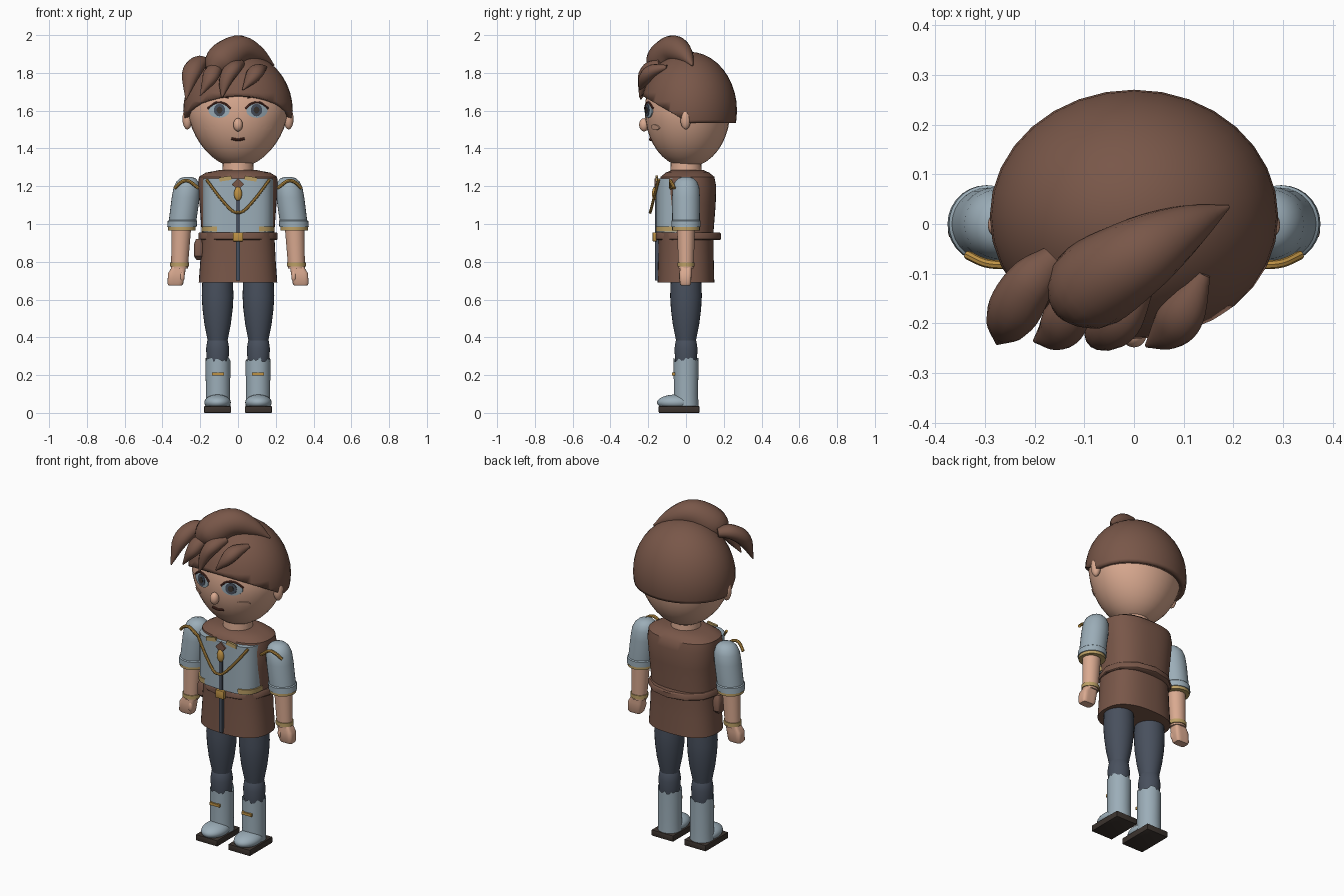
import bpy, bmesh, random
from math import sin, cos, pi, sqrt, radians
from mathutils import Vector, Matrix

random.seed(4)
default_cube = bpy.data.objects.get("Cube")
if default_cube:
    bpy.data.objects.remove(default_cube, do_unlink=True)
parts = []


def material(name, *rgb):
    mat = bpy.data.materials.new(name)
    mat.use_nodes = True
    mat.diffuse_color = (*rgb, 1)
    mat.node_tree.nodes["Principled BSDF"].inputs["Base Color"].default_value = (*rgb, 1)
    return mat


brown = material("warm brown", .19, .095, .066)
skin = material("skin", .70, .40, .28)
grey = material("blue grey cloth", .33, .42, .48)
navy = material("dark slate", .065, .08, .11)
gold = material("gold", .52, .29, .06)
straw = material("straw trim", .50, .35, .13)
sole_dark = material("dark sole", .045, .034, .028)
lip = material("dark red brown", .10, .03, .02)


def finish(name, mat, bm):
    bmesh.ops.recalc_face_normals(bm, faces=bm.faces)
    mesh = bpy.data.meshes.new(name)
    bm.to_mesh(mesh)
    bm.free()
    mesh.materials.append(mat)
    obj = bpy.data.objects.new(name, mesh)
    bpy.context.scene.collection.objects.link(obj)
    parts.append(obj)
    return obj


def skin_rings(bm, rings, caps=True):
    loops = [[bm.verts.new(p) for p in ring] for ring in rings]
    for a, b in zip(loops, loops[1:]):
        for i in range(len(a)):
            j = (i + 1) % len(a)
            bm.faces.new((a[i], a[j], b[j], b[i]))
    if caps:
        bm.faces.new(loops[0])
        bm.faces.new(loops[-1])
    return loops


def loft_mesh(stations, sides=28, power=2, caps=True):
    """Stack of level superellipse sections: (x, y, z, rx, ry)."""
    bm = bmesh.new()
    rings = []
    for x, y, z, rx, ry in stations:
        ring = []
        for i in range(sides):
            c, s = cos(2 * pi * i / sides), sin(2 * pi * i / sides)
            k = (abs(c) ** power + abs(s) ** power) ** (-1 / power)
            ring.append((x + rx * c * k, y + ry * s * k, z))
        rings.append(ring)
    return bm, skin_rings(bm, rings, caps)


def loft(name, mat, stations, **kw):
    return finish(name, mat, loft_mesh(stations, **kw)[0])


def limb(name, mat, x, profile):
    """Round upright limb from (z, radius) pairs."""
    return loft(name, mat, [(x, 0, z, r, r) for z, r in profile])


def sweep(name, mat, points, flat=1, sides=12, steps=5):
    """Tapering tube through (x, y, z, radius) points."""
    p = [Vector(q) for q in points]
    p = [2 * p[0] - p[1]] + p + [2 * p[-1] - p[-2]]
    path = []
    for a, b, c, d in zip(p, p[1:], p[2:], p[3:]):
        for k in range(steps):
            t = k / steps
            path.append(b + (c - a) * t / 2 + (a - 2.5 * b + 2 * c - d / 2) * t ** 2
                        + (1.5 * (b - c) + (d - a) / 2) * t ** 3)
    path.append(p[-2])
    rings = []
    for i, q in enumerate(path):
        tangent = (path[min(i + 1, len(path) - 1)] - path[max(i - 1, 0)]).xyz.normalized()
        side = tangent.cross(Vector((0, 0, 1))).normalized()
        up = side.cross(tangent)
        r = max(q.w, .002)
        rings.append([q.xyz + r * (side * cos(a) + up * sin(a) * flat)
                      for a in (2 * pi * j / sides for j in range(sides))])
    bm = bmesh.new()
    skin_rings(bm, rings)
    return finish(name, mat, bm)


def ball_mesh(centre, radii):
    bm = bmesh.new()
    bmesh.ops.create_uvsphere(bm, u_segments=32, v_segments=20, radius=1)
    bmesh.ops.transform(bm, matrix=Matrix.LocRotScale(centre, None, radii), verts=bm.verts)
    return bm


def ball(name, mat, centre, radii):
    return finish(name, mat, ball_mesh(Vector(centre), Vector(radii)))


def box(name, mat, centre, size, bevel=0):
    bm = bmesh.new()
    bmesh.ops.create_cube(bm, size=1, matrix=Matrix.LocRotScale(Vector(centre), None, Vector(size)))
    if bevel:
        bmesh.ops.bevel(bm, geom=bm.edges[:], offset=bevel, segments=2, affect='EDGES', profile=.5)
    return finish(name, mat, bm)


def trim(bm, co, normal):
    """Remove everything on the normal side of a plane."""
    bmesh.ops.bisect_plane(bm, geom=bm.verts[:] + bm.edges[:] + bm.faces[:],
                           plane_co=co, plane_no=normal, clear_outer=True)


# Head, narrowing toward the chin
HEAD, HEAD_R = Vector((0, .008, 1.6)), Vector((.268, .226, .3))


def narrow(z):
    return 1 - .14 * max(0, (HEAD.z - z) / HEAD_R.z)


def face_y(x, z):
    d = 1 - (x / HEAD_R.x / narrow(z)) ** 2 - ((z - HEAD.z) / HEAD_R.z) ** 2
    return HEAD.y - HEAD_R.y * sqrt(max(0, d))


bm = ball_mesh(HEAD, HEAD_R)
for v in bm.verts:
    v.co.x *= narrow(v.co.z)
finish("head", skin, bm)
limb("neck", skin, 0, [(1.22, .085), (1.34, .08)])
ball("nose", skin, (0, -.222, 1.525), (.025, .026, .035))


def plate(name, mat, x, z, rx, rz, lift):
    """Thin oval following the face."""
    bm = bmesh.new()
    rings = []
    for s, l in ((1, -.002), (1, lift), (.6, lift), (.1, lift)):
        ring = []
        for i in range(24):
            a = 2 * pi * i / 24
            px, pz = x + rx * s * cos(a), z + rz * s * sin(a)
            ring.append((px, face_y(px, pz) - l, pz))
        rings.append(ring)
    skin_rings(bm, rings)
    finish(name, mat, bm)


def face_line(name, mat, pairs, r):
    sweep(name, mat, [(x, face_y(x, z) - .002, z, r) for x, z in pairs], sides=8)


for side, s in (("right", -1), ("left", 1)):
    plate(side + "_eye", grey, s * .1, 1.6, .056, .038, .004)
    plate(side + "_iris", navy, s * .098, 1.603, .03, .033, .007)
    plate(side + "_pupil", sole_dark, s * .098, 1.603, .015, .018, .009)
    plate(side + "_cheek", skin, s * .15, 1.512, .03, .014, .005)
    face_line(side + "_lashes", lip, [(s * .04, 1.61), (s * .07, 1.636), (s * .115, 1.642), (s * .16, 1.612)], .006)
    face_line(side + "_eyebrow", lip, [(s * .05, 1.672), (s * .1, 1.685), (s * .145, 1.67)], .008)
    ball(side + "_ear", skin, (s * .268, -.002, 1.557), (.026, .028, .056))
face_line("mouth", lip, [(-.035, 1.452), (0, 1.446), (.035, 1.452)], .007)

# Hair cap and swept locks
bm = ball_mesh(Vector((0, .015, 1.6)), Vector((.29, .255, .312)))
trim(bm, (0, 0, 1.535), (0, 0, -1))
trim(bm, (0, 0, 1.545), (0, -.58, -1))
cap = finish("hair_cap", brown, bm)
shell = cap.modifiers.new("thickness", 'SOLIDIFY')
shell.thickness, shell.offset = .035, -1
sweep("top_lock", brown, [(-.15, -.18, 1.79, .01), (-.1, -.135, 1.85, .085), (0, -.07, 1.92, .08),
                          (.1, -.01, 1.895, .05), (.19, .035, 1.84, .004)], sides=16)
locks = {
    "outer": [(-.16, -.07, 1.85, .03), (-.21, -.12, 1.85, .05), (-.25, -.19, 1.79, .05), (-.275, -.24, 1.66, .004)],
    "second": [(-.09, -.12, 1.84, .03), (-.13, -.18, 1.81, .045), (-.155, -.215, 1.76, .042), (-.2, -.235, 1.68, .004)],
    "third": [(.01, -.13, 1.85, .03), (-.03, -.19, 1.82, .048), (-.065, -.22, 1.76, .04), (-.085, -.245, 1.67, .004)],
    "fourth": [(.14, -.1, 1.83, .015), (.1, -.175, 1.81, .045), (.07, -.215, 1.77, .04), (.025, -.245, 1.71, .004)],
}
for name, pts in locks.items():
    sweep(name + "_fringe_lock", brown, pts, flat=.8)

# Tunic, chest panel and belt
loft("tunic", brown, [(0, 0, .69, .208, .15), (0, 0, .8, .2, .147), (0, 0, .95, .192, .145),
                      (0, .005, 1.1, .203, .152), (0, .008, 1.2, .212, .152), (0, .008, 1.25, .207, .142),
                      (0, .008, 1.272, .17, .115), (0, .008, 1.285, .1, .085)], sides=48, power=2.5)


def chest_band(name, mat, low, high, grow, inner=None):
    for s in (-1, 1) if inner else (0,):
        bm, _ = loft_mesh([(0, 0, low, .187 + grow, .158 + grow), (0, 0, high, .189 + grow, .158 + grow)],
                          sides=48, power=4)
        trim(bm, (0, -.045, 0), (0, 1, 0))
        if inner:
            trim(bm, (s * inner, 0, 0), (-s, 0, 0))
        finish(name + {0: "", 1: "_left", -1: "_right"}[s], mat, bm)


chest_band("chest_panel", grey, .955, 1.24, 0)
chest_band("chest_hem", straw, .96, .988, .006, inner=.11)
box("tunic_placket", navy, (0, -.154, .915), (.02, .02, .43))
loft("belt", brown, [(0, .01, .915, .205, .168), (0, .01, .92, .21, .175),
                     (0, .01, .948, .21, .175), (0, .01, .955, .205, .168)], sides=12)
box("buckle", gold, (0, -.166, .932), (.055, .022, .048), .004)
loft("hip_pouch", brown, [(-.208, -.02, z, r, r * 1.7) for z, r in
                          ((.81, .012), (.83, .025), (.89, .026), (.92, .015))], power=4)

# Neckline, cord and pendant
for s in (-1, 1):
    collar = box("collar_tab", straw, (0, 0, 0), (.065, .012, .022))
    collar.matrix_world = Matrix.Translation((s * .067, -.155, 1.24)) @ Matrix.Rotation(s * .15, 4, 'Y')
clasp = box("neck_clasp", brown, (0, 0, 0), (.045, .012, .045))
clasp.matrix_world = Matrix.Translation((0, -.161, 1.21)) @ Matrix.Diagonal((1.3, 1, .6, 1)) @ Matrix.Rotation(pi / 4, 4, 'Y')
ball("pendant", gold, (0, -.166, 1.16), (.021, .014, .037))
sweep("chest_cord", gold, [(-.167, -.145, 1.235, .008), (-.1, -.168, 1.145, .008), (-.035, -.186, 1.073, .008),
                           (0, -.19, 1.062, .008), (.035, -.186, 1.073, .008), (.1, -.168, 1.145, .008),
                           (.167, -.145, 1.235, .008)], sides=8)

# Arms and legs
for side, s in (("right", -1), ("left", 1)):
    sleeve = [(.265, 1.25, .015), (.266, 1.243, .04), (.268, 1.225, .058), (.271, 1.195, .07),
              (.277, 1.14, .074), (.293, 1.02, .073), (.294, 1.015, .078), (.297, .983, .078)]
    loft(side + "_sleeve", grey, [(s * x, 0, z, r, r) for x, z, r in sleeve])
    loft(side + "_sleeve_trim", straw, [(s * .297, 0, z, .073, .073) for z in (.966, .984)])
    loft(side + "_forearm", skin, [(s * .3, 0, .98, .052, .048), (s * .31, 0, .765, .044, .04)])
    loft(side + "_bracelet", straw, [(s * .309, 0, z, .05, .046) for z in (.775, .797)])
    loft(side + "_hand", skin, [(s * .332, -.003, .675, .036, .024), (s * .332, -.003, .685, .042, .03),
                                (s * .325, -.003, .74, .045, .032), (s * .312, 0, .775, .036, .03)], power=5)
    ball(side + "_thumb", skin, (s * .296, -.022, .725), (.014, .016, .032))
    sweep(side + "_shoulder_cord", gold, [(s * .335, -.062, 1.19, .009), (s * .3, -.078, 1.222, .009),
                                          (s * .262, -.082, 1.228, .009), (s * .21, -.08, 1.19, .009)], sides=8)
    limb(side + "_thigh", navy, s * .108, [(.37, .05), (.41, .058), (.47, .07), (.55, .08), (.62, .084), (.72, .08)])
    limb(side + "_calf", navy, s * .108, [(.2, .05), (.28, .058), (.34, .061), (.38, .055), (.4, .045)])

    # Boot with a ragged top edge
    bm, rings = loft_mesh([(s * .106, 0, z, r, r) for z, r in ((.03, .066), (.1, .064), (.27, .066))],
                          sides=36, caps=False)
    for v in rings[-1]:
        v.co.z += random.uniform(0, .025)
    finish(side + "_boot", grey, bm)
    ball(side + "_boot_toe", grey, (s * .108, -.055, .055), (.07, .098, .042))
    box(side + "_boot_strap", gold, (s * .106, -.066, .205), (.065, .014, .016))
    box(side + "_sole", sole_dark, (s * .108, -.037, .018), (.143, .215, .036), .004)

# Shading
bpy.ops.object.select_all(action='DESELECT')
for obj in parts:
    obj.select_set(True)
bpy.context.view_layer.objects.active = parts[0]
bpy.ops.object.shade_smooth_by_angle(angle=radians(40))
